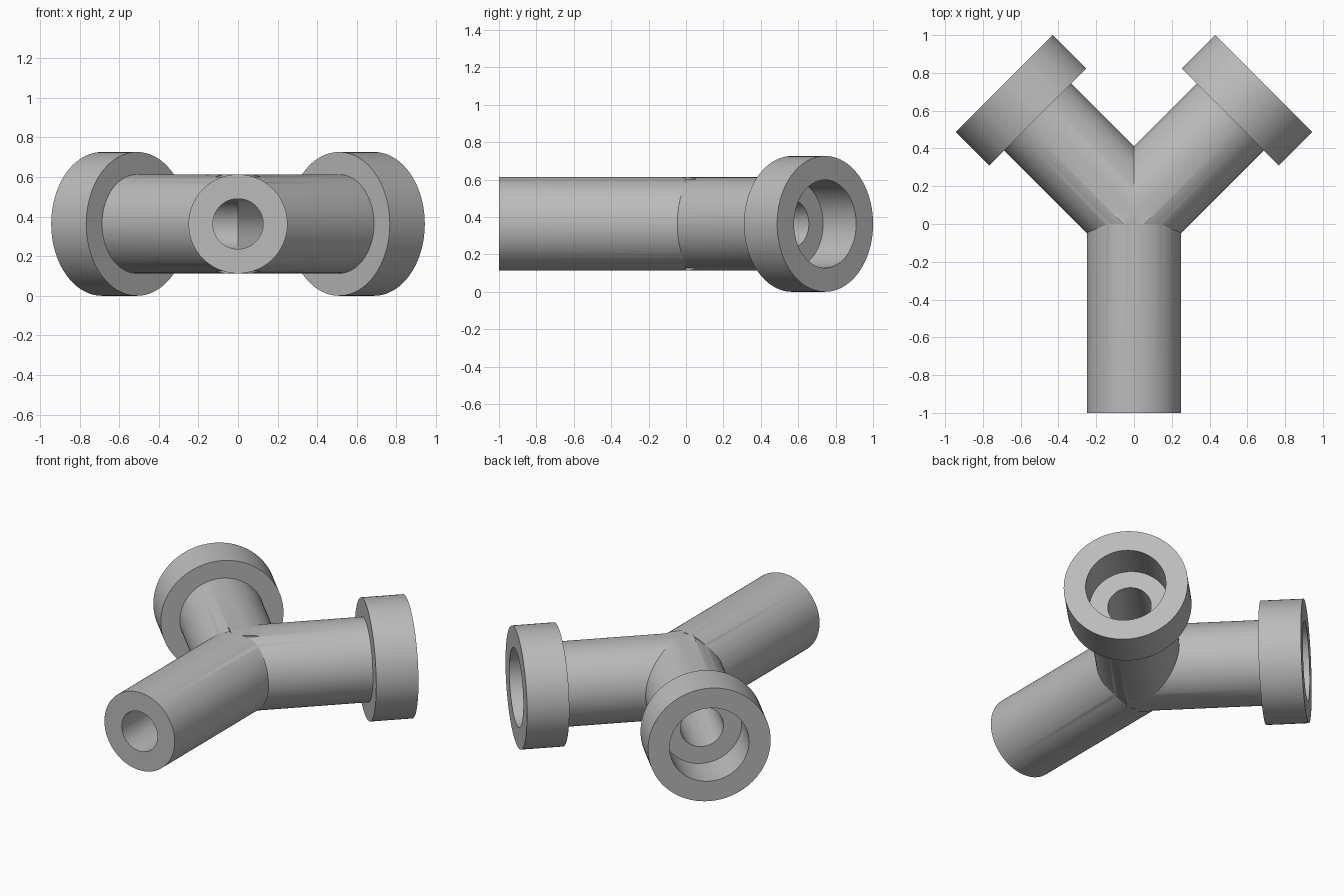
import bpy
import bmesh
import math
from mathutils import Matrix, Vector

if "Cube" in bpy.data.objects:
    bpy.data.objects.remove(bpy.data.objects["Cube"], do_unlink=True)

SIDES = 96
PIPE_R, BORE_R = 0.25, 0.127
COLLAR_R, SOCKET_R, COLLAR_LEN = 0.363, 0.235, 0.25
JOINT = Vector((0, 0.057, COLLAR_R))   # where the branch axes meet
REACH = 0.971                          # joint to branch mouth

grey = bpy.data.materials.new("pipe grey")
grey.use_nodes = True
colour = (0.5, 0.5, 0.5, 1)
grey.diffuse_color = colour
grey.node_tree.nodes["Principled BSDF"].inputs["Base Color"].default_value = colour


def turned(name, profile, angle, cutter=False):
    """Solid of revolution from (distance, radius) pairs along an axis out of the joint."""
    bm = bmesh.new()
    rings = []
    for dist, radius in profile:
        rings.append([bm.verts.new((radius * math.cos(2 * math.pi * i / SIDES),
                                    radius * math.sin(2 * math.pi * i / SIDES), dist))
                      for i in range(SIDES)])
    for a, b in zip(rings, rings[1:]):
        for i in range(SIDES):
            j = (i + 1) % SIDES
            bm.faces.new((a[i], a[j], b[j], b[i]))
    bm.faces.new(rings[0][::-1])
    bm.faces.new(rings[-1])
    bmesh.ops.recalc_face_normals(bm, faces=bm.faces)
    direction = Vector((math.cos(angle), math.sin(angle), 0))
    turn = direction.to_track_quat('Z', 'Y').to_matrix().to_4x4()
    bm.transform(Matrix.Translation(JOINT) @ turn)
    mesh = bpy.data.meshes.new(name)
    bm.to_mesh(mesh)
    bm.free()
    mesh.materials.append(grey)
    obj = bpy.data.objects.new(name, mesh)
    bpy.context.collection.objects.link(obj)
    obj.hide_render = cutter
    return obj


def combine(target, other, operation):
    """Apply a boolean and discard the second solid."""
    bpy.context.view_layer.objects.active = target
    mod = target.modifiers.new("joint", 'BOOLEAN')
    mod.operation = operation
    mod.solver = 'EXACT'
    mod.object = other
    bpy.ops.object.modifier_apply(modifier=mod.name)
    bpy.data.objects.remove(other, do_unlink=True)


LEG, RIGHT, LEFT = (math.radians(a) for a in (-90, 135, 45))
shoulder = REACH - COLLAR_LEN

# Straight leg and two collared branches
fitting = turned("wye_pipe_fitting", [(0.057, PIPE_R), (1.057, PIPE_R)], LEG)
for side, angle in (("left", LEFT), ("right", RIGHT)):
    branch = turned(side + "_branch", [(-0.08, PIPE_R), (shoulder, PIPE_R),
                                       (shoulder, COLLAR_R), (REACH, COLLAR_R)], angle)
    combine(fitting, branch, 'UNION')

# Bores through all three arms, with wide sockets in the collars
bore = turned("leg_bore", [(-0.01, BORE_R), (1.2, BORE_R)], LEG, True)
combine(fitting, bore, 'DIFFERENCE')
for side, angle in (("left", LEFT), ("right", RIGHT)):
    bore = turned(side + "_bore", [(-0.03, BORE_R), (shoulder, BORE_R),
                                   (shoulder, SOCKET_R), (REACH + 0.1, SOCKET_R)], angle, True)
    combine(fitting, bore, 'DIFFERENCE')

# Smooth barrels with crisp rims
bpy.ops.object.select_all(action='DESELECT')
fitting.select_set(True)
bpy.context.view_layer.objects.active = fitting
bpy.ops.object.shade_smooth_by_angle(angle=math.radians(25))
